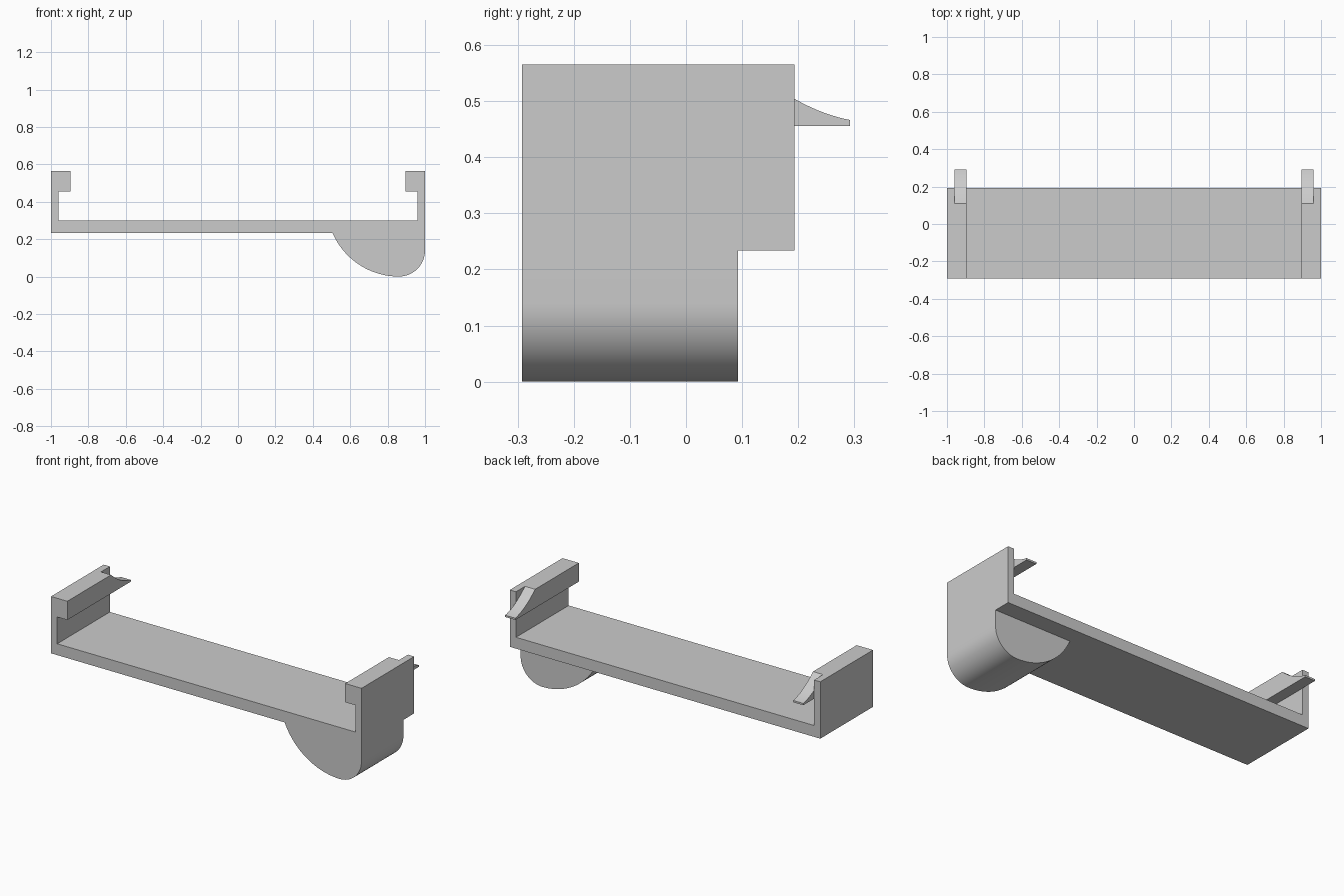
import bpy, bmesh, math
from mathutils import Vector

cube = bpy.data.objects.get("Cube")
if cube:
    bpy.data.objects.remove(cube, do_unlink=True)

grey = bpy.data.materials.new("light_grey")
grey.use_nodes = True
colour = (0.6, 0.6, 0.6, 1)
grey.diffuse_color = colour
grey.node_tree.nodes["Principled BSDF"].inputs["Base Color"].default_value = colour


def extrude_profile(name, points, offset):
    """Fill a closed outline and extrude it along the offset."""
    bm = bmesh.new()
    face = bm.faces.new([bm.verts.new(p) for p in points])
    result = bmesh.ops.extrude_face_region(bm, geom=[face], use_keep_orig=True)
    verts = [v for v in result["geom"] if isinstance(v, bmesh.types.BMVert)]
    bmesh.ops.translate(bm, verts=verts, vec=Vector(offset))
    bmesh.ops.recalc_face_normals(bm, faces=bm.faces)
    mesh = bpy.data.meshes.new(name)
    bm.to_mesh(mesh)
    bm.free()
    mesh.materials.append(grey)
    obj = bpy.data.objects.new(name, mesh)
    bpy.context.collection.objects.link(obj)
    bpy.ops.object.select_all(action="DESELECT")
    obj.select_set(True)
    bpy.context.view_layer.objects.active = obj
    bpy.ops.object.shade_smooth_by_angle(angle=math.radians(25))
    return obj


def arc(cx, cz, radius, start, end, steps):
    """Points on a circle in the front plane."""
    angles = [start + (end - start) * i / steps for i in range(steps + 1)]
    return [(cx + radius * math.cos(a), cz + radius * math.sin(a)) for a in angles]


FRONT, BACK, BELLY_BACK, TIP = -0.292, 0.193, 0.093, 0.292
BOTTOM, FLOOR, LIP, TOP = 0.234, 0.3, 0.456, 0.565
INNER, LIP_EDGE = 0.96, 0.895

# Tray floor with its two upright side walls
half = [(1, BOTTOM), (1, TOP), (INNER, TOP), (INNER, FLOOR)]
outline = half + [(-x, z) for x, z in reversed(half)]
extrude_profile("tray", [(x, FRONT, z) for x, z in outline], (0, BACK - FRONT, 0))

# Inward lips, each ending in a concave tongue behind the tray
RAMP_START, STEPS = 0.11, 16
ramp = []
for i in range(STEPS + 1):
    y = RAMP_START + (TIP - RAMP_START) * i / STEPS
    d = y - RAMP_START
    ramp.append((y, TOP - 0.7375 * d + 1.92 * d * (y - 0.19)))
lip = [(FRONT, LIP), (FRONT, TOP)] + ramp + [(TIP, LIP)]
for side, name in ((1, "left_lip"), (-1, "right_lip")):
    extrude_profile(name, [(side * LIP_EDGE, y, z) for y, z in lip],
                    (side * (INNER - LIP_EDGE), 0, 0))

# Rounded belly under the left end: a broad arc meeting a tight corner
LOW_X, BIG = 0.86, 0.386
small = 1 - LOW_X
start = math.pi + math.asin((BIG - BOTTOM) / BIG)
belly = arc(LOW_X, BIG, BIG, start, 1.5 * math.pi, 24)
belly += arc(LOW_X, small, small, 1.5 * math.pi, 2 * math.pi, 16)[1:]
belly.append((1, BOTTOM))
extrude_profile("belly", [(x, FRONT, z) for x, z in belly], (0, BELLY_BACK - FRONT, 0))
